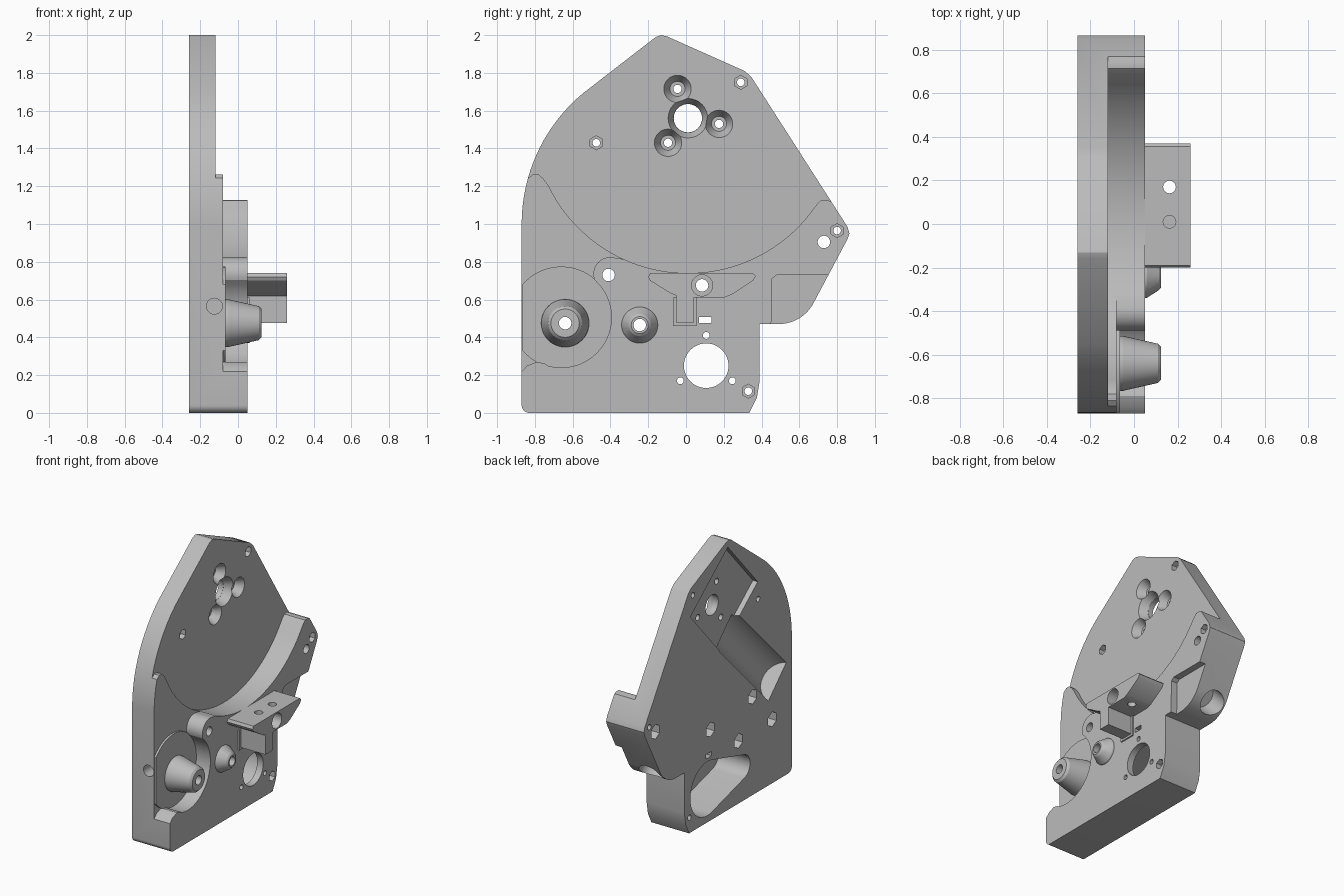
import bpy, bmesh
from math import sin, cos, radians, pi
from mathutils import Vector, Matrix

if "Cube" in bpy.data.objects:
    bpy.data.objects.remove(bpy.data.objects["Cube"])

grey = bpy.data.materials.new("plain grey")
grey.use_nodes = True
GREY = (0.5, 0.5, 0.5, 1)
grey.diffuse_color = GREY
grey.node_tree.nodes["Principled BSDF"].inputs["Base Color"].default_value = GREY

BACK, PLATE, POCKET, FACE, TIP = -0.26, -0.12, -0.08, 0.05, 0.26


def finish(name, bm):
    bmesh.ops.recalc_face_normals(bm, faces=bm.faces)
    mesh = bpy.data.meshes.new(name)
    bm.to_mesh(mesh)
    bm.free()
    mesh.materials.append(grey)
    ob = bpy.data.objects.new(name, mesh)
    bpy.context.collection.objects.link(ob)
    return ob


def prism(name, points, x0, x1):
    """Side-view outline (y, z) extruded along x."""
    bm = bmesh.new()
    face = bm.faces.new([bm.verts.new((x0, y, z)) for y, z in points])
    ext = bmesh.ops.extrude_face_region(bm, geom=[face])["geom"]
    verts = [g for g in ext if isinstance(g, bmesh.types.BMVert)]
    bmesh.ops.translate(bm, verts=verts, vec=(x1 - x0, 0, 0))
    return finish(name, bm)


def rod(name, p0, p1, r0, r1=None, sides=32):
    """Cylinder or cone between two points."""
    p0, p1 = Vector(p0), Vector(p1)
    axis = p1 - p0
    bm = bmesh.new()
    bmesh.ops.create_cone(
        bm, cap_ends=True, segments=sides, radius1=r0,
        radius2=r0 if r1 is None else r1, depth=axis.length,
        matrix=Matrix.Translation((p0 + p1) / 2) @ axis.to_track_quat("Z", "Y").to_matrix().to_4x4())
    return finish(name, bm)


def arc(cy, cz, r, a0, a1, n=24):
    angles = [radians(a0 + (a1 - a0) * i / n) for i in range(n + 1)]
    return [(cy + r * cos(a), cz + r * sin(a)) for a in angles]


def combine(target, tool, operation="DIFFERENCE"):
    mod = target.modifiers.new("bool", "BOOLEAN")
    mod.operation, mod.solver, mod.object = operation, "EXACT", tool
    bpy.context.view_layer.objects.active = target
    bpy.ops.object.modifier_apply(modifier=mod.name)
    bpy.data.objects.remove(tool)


def drill(target, y, z, r, x0=-0.4, x1=0.4, r1=None, sides=32):
    combine(target, rod("cutter", (x0, y, z), (x1, y, z), r, r1, sides))


# Main housing outline
outline = (arc(-0.83, 0.04, 0.04, 270, 180, 6) + arc(0.03, 1.0, 0.9, 180, 130)
           + [(-0.16, 1.99), (-0.13, 2.0), (-0.10, 1.993), (0.31, 1.81), (0.345, 1.78),
              (0.855, 0.985), (0.865, 0.95), (0.855, 0.92)]
           + arc(0.49, 0.68, 0.21, -25, -90, 12)
           + [(0.39, 0.47), (0.39, 0.17), (0.375, 0.08), (0.335, 0)])
body = prism("housing_plate", outline, BACK, FACE)

# Thin upper plate under a big circular clearance
upper = ([(-1, 1.2), (-0.84, 1.24), (-0.81, 1.262), (-0.78, 1.262), (-0.755, 1.24)]
         + arc(0.01, 1.56, 0.82, 206, 320, 48)
         + [(0.69, 1.1), (0.715, 1.125), (0.745, 1.128), (0.765, 1.12),
            (1, 1.12), (1, 2.2), (-1, 2.2)])
combine(body, prism("cutter", upper, PLATE, 0.4))

# Front pocket around the tapered boss
pocket = ([(-1, 0.2), (-0.87, 0.22), (-0.84, 0.25), (-0.79, 0.27), (-0.75, 0.262)]
          + arc(-0.66, 0.505, 0.265, 254, 400, 32)
          + arc(-0.4, 0.735, 0.09, 200, 70, 12)
          + [(-0.3, 0.81), (-0.3, 1.4), (-1, 1.4)])
combine(body, prism("cutter", pocket, POCKET, 0.4))
disc = [(max(y, -0.868), z) for y, z in arc(-0.66, 0.505, 0.27, -140, 140, 48)]
combine(body, prism("boss_disc", disc, -0.1, -0.065), "UNION")

# Shallow step on the rear lower shoulder
step = [(0.45, 0.4), (0.455, 0.71), (0.48, 0.73), (1, 0.73), (1, 0.4)]
combine(body, prism("cutter", step, 0.0, 0.4))

# T-shaped bracket and the two bosses
bracket = [(-0.19, 0.74), (0.355, 0.74), (0.37, 0.725), (0.355, 0.70), (0.24, 0.625),
           (0.2, 0.61), (0.04, 0.61), (0.04, 0.475), (-0.05, 0.475), (-0.05, 0.62),
           (-0.085, 0.635), (-0.19, 0.70), (-0.2, 0.72)]
combine(body, prism("bracket", bracket, 0.02, TIP), "UNION")
flange = [(-0.07, 0.46), (-0.07, 0.61), (0.055, 0.61), (0.055, 0.46)]
combine(body, prism("bracket_foot", flange, 0.02, 0.06), "UNION")


def boss(y, z, rings):
    for (x0, r0), (x1, r1) in zip(rings, rings[1:]):
        combine(body, rod("boss", (x0, y, z), (x1, y, z), r0, r1, 48), "UNION")


boss(-0.64, 0.475, [(-0.09, 0.128), (-0.05, 0.126), (0.11, 0.09), (0.125, 0.075)])
boss(-0.245, 0.465, [(0.03, 0.1), (0.06, 0.094), (0.115, 0.058), (0.125, 0.045)])

# Rear motor bay: square recess, round trough and tapered slot
bay = [(-0.12, 1.95), (-0.47, 1.56), (-0.03, 1.21), (0.32, 1.6)]
combine(body, prism("cutter", bay, -0.4, -0.22))
combine(body, rod("cutter", (-0.29, -0.13, 1.31), (-0.29, -0.7, 0.73), 0.15, sides=48))
slot = arc(0.12, 0.25, 0.2, -103, 103, 32) + arc(-0.29, 0.25, 0.09, 103, 257, 16)
combine(body, prism("cutter", slot, -0.4, 0.0))

# Motor shaft opening and countersunk screws
drill(body, 0.01, 1.56, 0.075)
drill(body, 0.01, 1.56, 0.076, -0.18, -0.119, 0.105)
for y, z in [(-0.045, 1.715), (0.175, 1.53), (-0.095, 1.43)]:
    drill(body, y, z, 0.022)
    drill(body, y, z, 0.04, -0.18, -0.119, 0.073)

# Small bolt holes with hexagonal nut seats on the front
for y, z, x in [(0.29, 1.75, PLATE), (-0.475, 1.43, PLATE), (0.8, 0.965, FACE), (0.33, 0.115, FACE)]:
    drill(body, y, z, 0.02)
    drill(body, y, z, 0.037, x - 0.04, x + 0.1, sides=6)

# Larger bolt holes with hexagonal nut seats on the back
for y, z in [(0.73, 0.905), (-0.41, 0.73), (-0.64, 0.475), (0.085, 0.675), (-0.245, 0.465)]:
    drill(body, y, z, 0.033)
    drill(body, y, z, 0.055, -0.4, -0.17, sides=6)
drill(body, 0.085, 0.675, 0.056, 0.09, 0.4)

# Lower motor opening, its screw holes and the wire slot
drill(body, 0.107, 0.25, 0.118, sides=48)
for y, z in [(0.107, 0.41), (-0.03, 0.17), (0.245, 0.17)]:
    drill(body, y, z, 0.018)
wire = [(0.07, 0.475), (0.135, 0.475), (0.135, 0.508), (0.07, 0.508)]
combine(body, prism("cutter", wire, -0.4, 0.4))

# Bracket holes, front edge hole and shoulder opening
for y in (0.01, 0.17):
    combine(body, rod("cutter", (0.163, y, 0.5 if y > 0.1 else 0.6), (0.163, y, 0.9), 0.029))
combine(body, rod("cutter", (-0.125, -1, 0.565), (-0.125, -0.68, 0.565), 0.042))
combine(body, rod("cutter", (-0.16, 0.52, 0.65), (-0.16, 0.8, 0.37), 0.09))

bpy.ops.object.select_all(action="DESELECT")
body.select_set(True)
bpy.context.view_layer.objects.active = body
bpy.ops.object.shade_smooth_by_angle(angle=radians(28))
